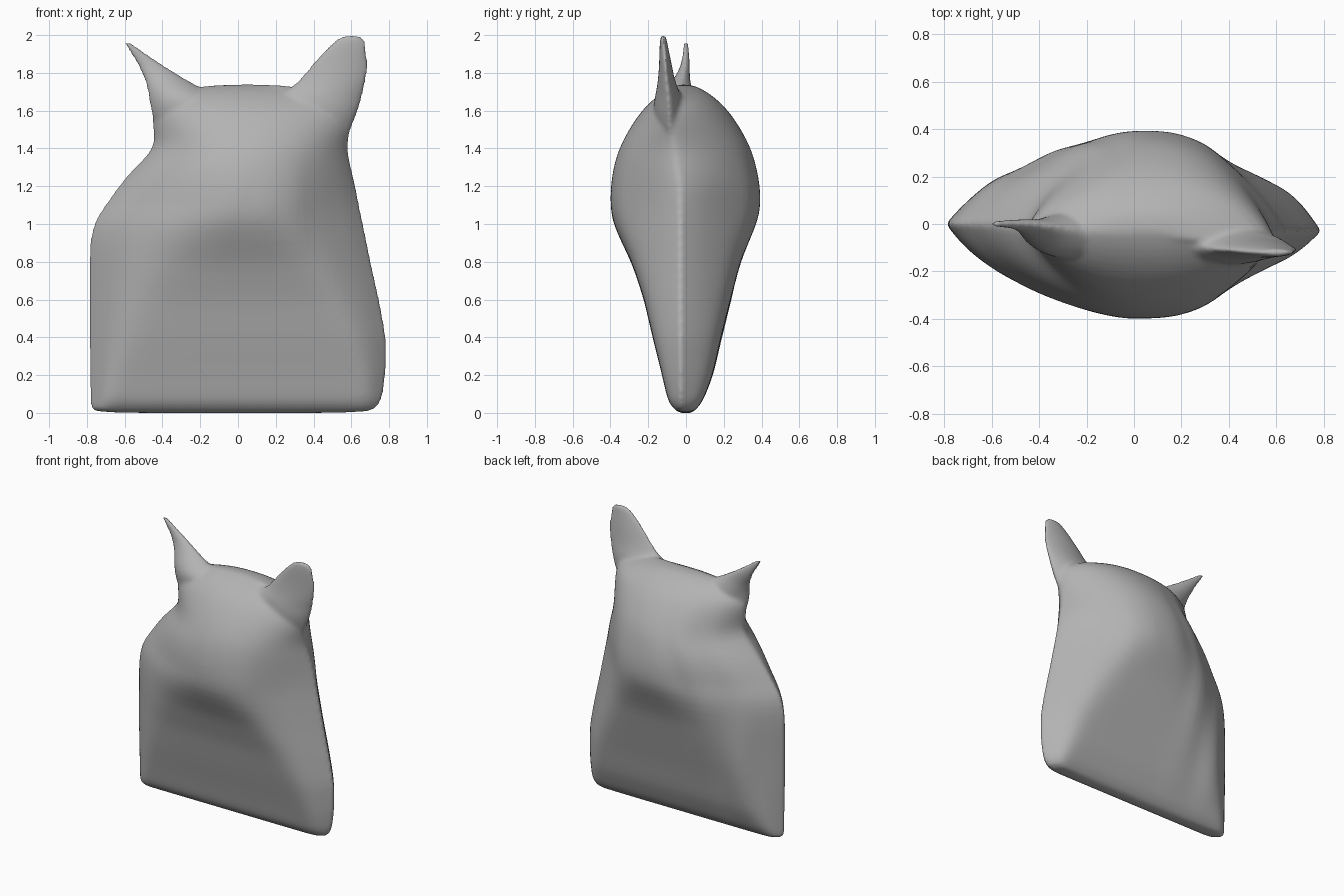
import bpy, math

if "Cube" in bpy.data.objects:
    bpy.data.objects.remove(bpy.data.objects["Cube"])

cloth = bpy.data.materials.new("soft grey")
cloth.diffuse_color = (0.45, 0.45, 0.45, 1)
cloth.use_nodes = True
cloth.node_tree.nodes["Principled BSDF"].inputs["Base Color"].default_value = cloth.diffuse_color


def lerp_rows(rows, z):
    """Linear interpolation of a profile table by its first column."""
    for a, b in zip(rows, rows[1:]):
        if z <= b[0]:
            t = (z - a[0]) / (b[0] - a[0])
            return [p + (q - p) * t for p, q in zip(a, b)]
    return list(rows[-1])


def loft(verts, faces, rings):
    """Append a closed skin of equal-length rings with both ends capped."""
    n, s = len(rings[0]), len(verts)
    verts += [p for r in rings for p in r]
    faces += [(s + i * n + j, s + i * n + (j + 1) % n,
               s + (i + 1) * n + (j + 1) % n, s + (i + 1) * n + j)
              for i in range(len(rings) - 1) for j in range(n)]
    faces += [tuple(reversed(range(s, s + n))), tuple(range(len(verts) - n, len(verts)))]


# side panels: distance in from the seam, depth
slope = [(0, 0), (.05, .06), (.1, .107), (.2, .18), (.4, .285), (.6, .37), (.8, .46)]


def section(z, xl, xr, front, back, power, seam_l, seam_r, panel=0.0, fold=0.0, half=24):
    """Pillow section: two panels meeting at side seams, with a flat centre
    creased against sloping sides where panel is 1."""
    ring = []
    for k in range(2 * half):
        a = math.pi * k / half
        t = -math.cos(a)
        x = (xl + xr) / 2 + t * (xr - xl) / 2
        seam = seam_l + (seam_r - seam_l) * (t + 1) / 2
        is_front = math.sin(a) >= 0
        depth = front if is_front else back
        f = max(0.0, 1 - abs(t) ** power) ** 0.75
        g = max(1e-4, lerp_rows(slope, (1 - abs(t)) * 0.785)[1])
        # the right half is fuller
        if t > 0:
            g *= 1 + 0.25 * min(1, 2 * (1 - t)) * min(1, 4 * t)
        elif is_front:
            g *= 1.04
        crease = (1 + (depth / g) ** 8) ** (-1 / 8)
        f += (crease - f) * panel
        side = -depth if is_front else depth
        y = seam + (side - seam) * f
        # loose folds on one half of the rear panel
        if not is_front and t < -0.2:
            y += fold * math.sin(t * 17 + z * 2) * f
        ring.append((x, y, z))
    return ring


# sack body: z, left x, right x, front depth, rear depth, roundness
body_rows = [
    (-.004, -.77, .69, .03, .03, 6),
    (0.02, -.782, .73, .065, .055, 6),
    (0.06, -.784, .765, .095, .088, 5.5),
    (0.20, -.787, .787, .127, .142, 4.5),
    (0.40, -.792, .79, .177, .187, 3.6),
    (0.60, -.792, .752, .223, .238, 2.9),
    (0.80, -.792, .707, .29, .29, 2.3),
    (0.92, -.787, .683, .355, .343, 2.1),
    (1.02, -.762, .662, .405, .395, 2),
    (1.10, -.705, .645, .418, .415, 2),
    (1.20, -.635, .625, .41, .405, 2),
    (1.30, -.55, .60, .388, .378, 2.1),
    (1.38, -.46, .58, .362, .352, 2.2),
    (1.45, -.442, .585, .33, .32, 2.2),
    (1.52, -.453, .597, .29, .28, 2.2),
    (1.60, -.46, .60, .235, .225, 2.2),
    (1.66, -.43, .56, .175, .165, 2.3),
    (1.71, -.30, .40, .105, .095, 2.4),
    (1.74, -.14, .24, .03, .03, 2.5),
]
verts, faces, rings = [], [], []
for z in sorted({r[0] for r in body_rows} | {0.13, 0.3, 0.5, 0.7}):
    _, xl, xr, fr, bk, pw = lerp_rows(body_rows, z)
    upper = max(0.0, min(1.0, (z - 1.2) / 0.35))
    panel = max(0.0, min(1.0, (1.4 - z) / 0.3))
    rings.append(section(z, xl, xr, fr, bk, pw, -0.03 * upper, -0.03 - 0.05 * upper,
                         panel, 0.012 * math.sin(math.pi * min(1, max(0, z) / 1.7))))
loft(verts, faces, rings)

# corner ears: z, left x, right x, centre y, half depth
left_ear = [
    (1.46, -.41, -.10, -.05, .05), (1.58, -.462, -.06, -.05, .10),
    (1.66, -.473, -.08, -.05, .10), (1.71, -.481, -.17, -.04, .075),
    (1.76, -.495, -.265, -.025, .046), (1.82, -.522, -.36, -.006, .028),
    (1.88, -.555, -.45, 0, .02), (1.93, -.587, -.525, 0, .017),
    (1.97, -.612, -.58, 0, .014),
]
right_ear = [
    (1.42, .32, .572, -.08, .03), (1.52, .26, .607, -.085, .075),
    (1.60, .20, .64, -.09, .085), (1.67, .17, .66, -.092, .075),
    (1.72, .28, .674, -.10, .055), (1.78, .335, .687, -.105, .042),
    (1.86, .40, .693, -.11, .032), (1.93, .46, .687, -.117, .024),
    (1.975, .51, .675, -.12, .018), (2.003, .56, .655, -.12, .014),
]
for rows in (left_ear, right_ear):
    loft(verts, faces, [section(z, a, b, d - c, c + d, 2, c, c, half=12)
                        for z, a, b, c, d in rows])

# one sewn sack, its ears blended into the body
me = bpy.data.meshes.new("eared_sack")
me.from_pydata(verts, [], faces)
me.materials.append(cloth)
sack = bpy.data.objects.new("eared_sack", me)
bpy.context.collection.objects.link(sack)
sub = sack.modifiers.new("round", 'SUBSURF')
sub.levels = sub.render_levels = 1
fuse = sack.modifiers.new("fuse", 'REMESH')
fuse.mode = 'VOXEL'
fuse.voxel_size = 0.012
fuse.use_smooth_shade = True
soft = sack.modifiers.new("soften", 'SMOOTH')
soft.factor = 0.5
soft.iterations = 10
